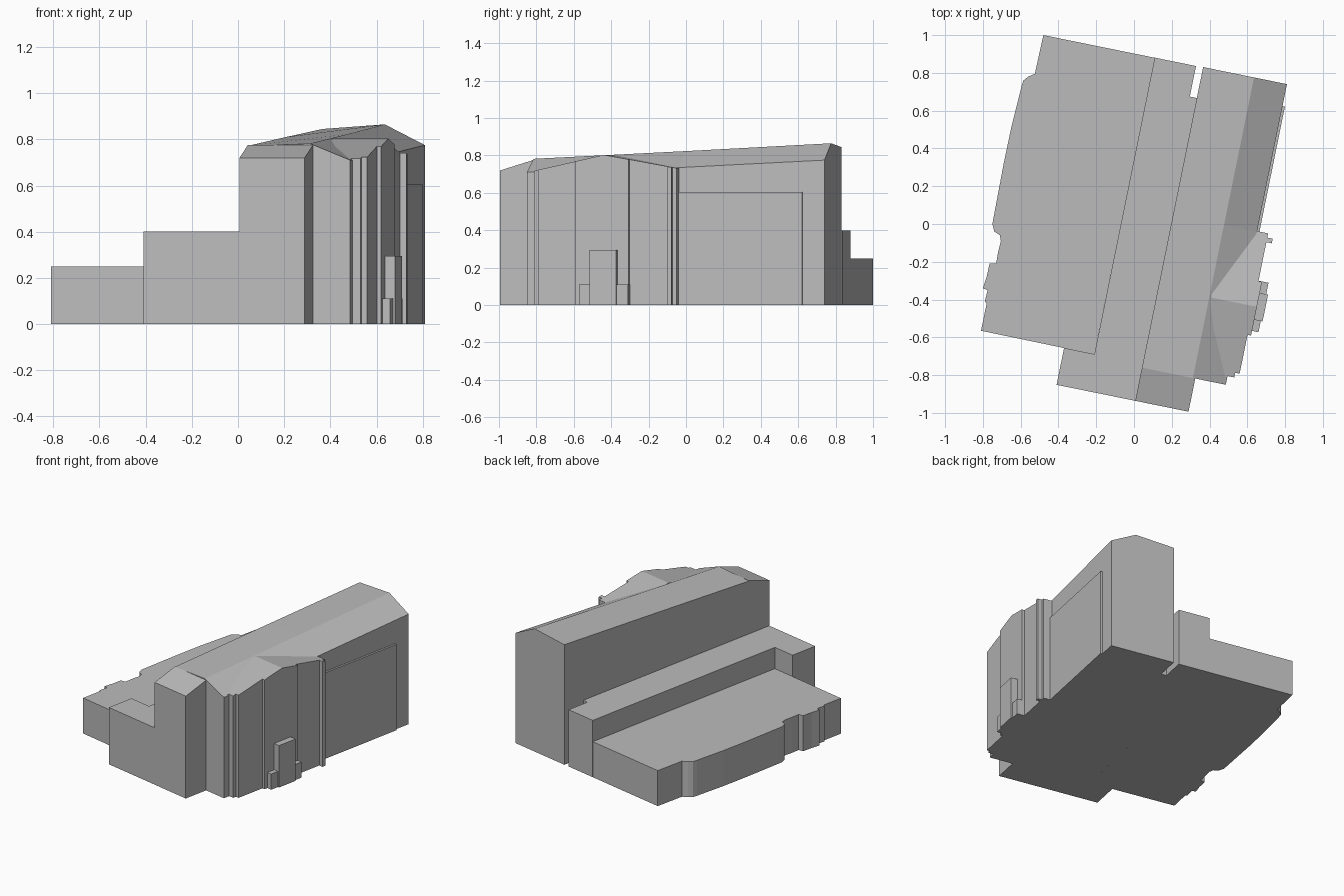
import bpy
import bmesh
from math import radians
from mathutils import Matrix

cube = bpy.data.objects.get("Cube")
if cube:
    bpy.data.objects.remove(cube, do_unlink=True)

stone = bpy.data.materials.new("pale_grey")
stone.use_nodes = True
GREY = (0.5, 0.5, 0.5, 1)
stone.diffuse_color = GREY
stone.node_tree.nodes["Principled BSDF"].inputs["Base Color"].default_value = GREY

# The building is turned clockwise on its site; parts are laid out as u (across), v (along)
SITE = Matrix.Rotation(radians(-11.5), 4, 'Z')


def loft(name, rings, turned=True):
    """Skin a solid through matching rings of points and cap both ends."""
    bm = bmesh.new()
    loops = [[bm.verts.new(p) for p in ring] for ring in rings]
    for a, b in zip(loops, loops[1:]):
        for i in range(len(a)):
            j = (i + 1) % len(a)
            bm.faces.new((a[i], a[j], b[j], b[i]))
    bm.faces.new(loops[0])
    bm.faces.new(loops[-1])
    bmesh.ops.recalc_face_normals(bm, faces=bm.faces)
    if turned:
        bmesh.ops.transform(bm, matrix=SITE, verts=bm.verts)
    mesh = bpy.data.meshes.new(name)
    bm.to_mesh(mesh)
    bm.free()
    mesh.materials.append(stone)
    obj = bpy.data.objects.new(name, mesh)
    bpy.context.collection.objects.link(obj)
    return obj


def prism(name, outline, height, turned=True):
    return loft(name, [[(x, y, z) for x, y in outline] for z in (0, height)], turned)


def block(name, u0, u1, v0, v1, height):
    return prism(name, [(u0, v0), (u1, v0), (u1, v1), (u0, v1)], height)


# Low side hall with a bowed, stepped outer wall
prism("low_hall", [
    (0.11, 0.88), (-0.48, 1.0), (-0.525, 0.795), (-0.56, 0.78), (-0.585, 0.76),
    (-0.595, 0.73), (-0.65, 0.51), (-0.69, 0.32), (-0.72, 0.16), (-0.75, 0.0),
    (-0.74, -0.04), (-0.71, -0.06), (-0.705, -0.09), (-0.72, -0.15),
    (-0.73, -0.21), (-0.765, -0.21), (-0.78, -0.28), (-0.80, -0.34),
    (-0.775, -0.35), (-0.79, -0.41), (-0.78, -0.42), (-0.81, -0.565),
    (-0.21, -0.69)], 0.25, turned=False)

# Middle aisle with a slot at the back and a wider front end
prism("middle_aisle", [
    (-0.068, 0.885), (-0.068, -0.717), (-0.232, -0.717), (-0.232, -0.916),
    (0.193, -0.916), (0.193, 0.72), (0.155, 0.72), (0.155, 0.885)], 0.40)

# Tall nave: gable profile lofted from front to back, rising gently
sections = [(-0.737, 0.772, 0.782, 0.71), (0.09, 0.81, 0.823, 0.735),
            (0.887, 0.845, 0.865, 0.775)]
loft("nave", [[(0.193, v, 0), (0.193, v, left), (0.468, v, ridge),
               (0.646, v, eave), (0.646, v, 0)]
              for v, left, ridge, eave in sections])

# Front end of the nave with a sloping hip
loft("nave_front", [[(0.193, v, 0), (0.193, v, z), (0.481, v, z), (0.481, v, 0)]
                    for v, z in ((-0.916, 0.72), (-0.737, 0.775))])

# Thin wall facing along the nave side
block("nave_wall_panel", 0.60, 0.659, 0.08, 0.768, 0.605)


# Transept: stepped bays sharing one gable roof
RIDGE = -0.30


def roof_height(v):
    slope = 0.22 if v < RIDGE else 0.18
    return 0.803 - slope * abs(v - RIDGE)


def bay(name, v0, v1, u1, u0=0.478):
    tops = [v0] + ([RIDGE] if v0 < RIDGE < v1 else []) + [v1]
    profile = [(v0, 0)] + [(v, roof_height(v)) for v in tops] + [(v1, 0)]
    loft(name, [[(u, v, z) for v, z in profile] for u in (u0, u1)])


bay("transept_inner", -0.735, 0.09, 0.641)
bay("transept_step", -0.69, 0.092, 0.682)
bay("transept_wall", -0.665, 0.093, 0.706)
bay("transept_centre", -0.455, -0.165, 0.725)
bay("transept_buttress", 0.045, 0.07, 0.735, 0.65)

# Entrance porch with low blocks either side
block("porch", 0.68, 0.77, -0.37, -0.225, 0.295)
block("porch_side_front", 0.68, 0.76, -0.43, -0.37, 0.11)
block("porch_side_back", 0.68, 0.76, -0.225, -0.163, 0.11)
